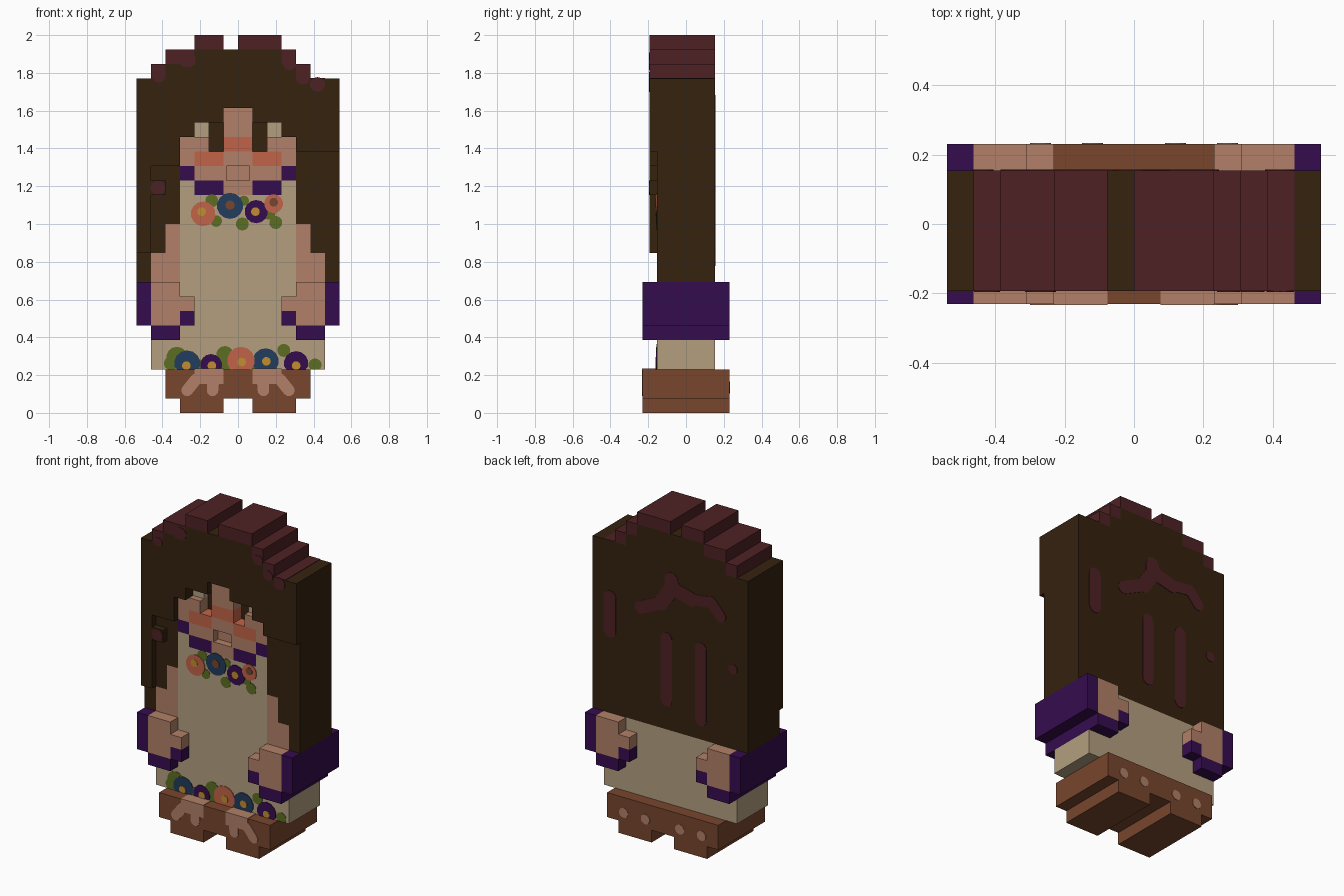
import bpy, bmesh, math

if "Cube" in bpy.data.objects:
    bpy.data.objects.remove(bpy.data.objects["Cube"], do_unlink=True)

U = 1 / 13          # one block; all sizes below are in blocks
FRONT, BACK = -1, 1


def lin(c):
    c /= 255
    return c / 12.92 if c <= 0.04045 else ((c + 0.055) / 1.055) ** 2.4


def material(name, rgb):
    m = bpy.data.materials.new(name)
    col = (*[lin(c) for c in rgb], 1)
    m.diffuse_color = col
    m.use_nodes = True
    m.node_tree.nodes["Principled BSDF"].inputs["Base Color"].default_value = col
    return m


DARK = material("dark brown hair", (53, 34, 15))
RED = material("maroon", (78, 33, 36))
SKIN = material("skin", (177, 128, 104))
BEIGE = material("beige cloth", (179, 159, 127))
PURPLE = material("purple", (53, 12, 78))
BROWN = material("shoe brown", (120, 70, 45))
ORANGE = material("orange", (194, 100, 71))
GREEN = material("leaf green", (92, 110, 34))
BLUE = material("petal blue", (33, 60, 93))
GOLD = material("gold", (194, 140, 48))


def finish(name, bm, mat):
    bmesh.ops.recalc_face_normals(bm, faces=bm.faces)
    me = bpy.data.meshes.new(name)
    bm.to_mesh(me)
    bm.free()
    me.materials.append(mat)
    ob = bpy.data.objects.new(name, me)
    bpy.context.collection.objects.link(ob)


def blocks(name, mat, boxes, mirror=()):
    """Join boxes (x0, x1, y0, y1, z0, z1); those in mirror are doubled across x."""
    bm = bmesh.new()
    both = list(boxes) + list(mirror) + [(-b[1], -b[0], *b[2:]) for b in mirror]
    for x0, x1, y0, y1, z0, z1 in both:
        vs = bmesh.ops.create_cube(bm, size=1)["verts"]
        for v in vs:
            v.co = ((x1 if v.co.x > 0 else x0) * U,
                    (y1 if v.co.y > 0 else y0) * U,
                    (z1 if v.co.z > 0 else z0) * U)
    finish(name, bm, mat)


def plates(name, mat, strokes, y, side, thick=0.04, zmin=0.0):
    """Thin rounded plates (xa, za, xb, zb, radius) lying on the plane y."""
    bm = bmesh.new()
    for xa, za, xb, zb, r in strokes:
        ang = math.atan2(zb - za, xb - xa)
        ring = []
        for i in range(16):
            a = ang - math.pi / 2 + math.pi * i / 7 if i < 8 else \
                ang + math.pi / 2 + math.pi * (i - 8) / 7
            cx, cz = (xb, zb) if i < 8 else (xa, za)
            ring.append((cx + r * math.cos(a), max(zmin, cz + r * math.sin(a))))
        lo = [bm.verts.new((x * U, y * U, z * U)) for x, z in ring]
        hi = [bm.verts.new((x * U, (y + side * thick) * U, z * U)) for x, z in ring]
        bm.faces.new(hi)
        for i in range(16):
            j = (i + 1) % 16
            bm.faces.new((lo[i], lo[j], hi[j], hi[i]))
    finish(name, bm, mat)


def dot(x, z, r):
    return (x - 0.001, z, x + 0.001, z, r)


# Shoes with pale toe patches and studs
blocks("shoes", BROWN, [(-5, 5, -3, 3, 1, 3)], [(1, 4, -3, 3, 0, 1)])
blocks("shoe_toe_patches", SKIN, [], [(1, 3, -3.04, -2, 2, 3.04)])
studs = [dot(s * x, 1.75, 0.4) for s in (-1, 1) for x in (1.55, 3.5)]
plates("shoe_back_studs", SKIN, studs, 3, BACK)
plates("shoe_front_studs", SKIN,
       [(s * x, 1.55, s * xb, 2.3, 0.4) for s in (-1, 1) for x, xb in ((1.75, 1.7), (3.5, 2.9))],
       -3, FRONT)

# Robe
blocks("robe", BEIGE,
       [(-6, 6, -2, 2, 3, 5), (-5.95, 5.95, -2, 2, 5, 9), (-4, 4, -2, -1, 9, 15)],
       [(3, 4, -2, -1, 15, 16), (2, 3, -1.5, -1, 19, 20)])

# Arms, cuffs and hands, with fingers at the front and the back
blocks("sleeves", PURPLE, [],
       [(6, 7, -3, 3, 6, 9), (4, 6, -3, 3, 5, 6),
        (3, 4, -3, -2, 6, 7), (3, 4, 2, 3, 6, 7)])
blocks("hands", SKIN, [],
       [(4, 6, -3, -2, 6, 9), (3, 4, -3, -2, 7, 8),
        (4, 6, 2, 3, 6, 9), (3, 4, 2, 3, 7, 8)])
blocks("shoulders", SKIN, [], [(4, 6, -2, -1, 9, 11), (4, 5, -2, -1, 11, 13)])

# Face
blocks("face", SKIN,
       [(-1, 1, -2, -1, 15, 16), (-1, 1, -1.4, -1, 16, 17), (-1, 1, -2, -1, 17, 18),
        (-1, 1, -2, -1, 19, 21)],
       [(0.8, 3, -2, -1, 16, 17), (3, 4, -2, -1, 17, 18), (2, 4, -2, -1, 18, 19)])
blocks("face_paint", ORANGE, [(-1, 1, -2, -1, 18, 19)], [(1, 3, -2, -1, 17, 18)])
blocks("cheek_marks", PURPLE, [], [(3, 4, -2, -1, 16, 17), (1, 3, -2, -1, 15, 16)])

# Long hair: back mass, side locks and the raised fringe
blocks("hair", DARK,
       [(-7, 7, -1, 2, 9, 23), (-5, 4, -2.5, 2, 23, 24), (-3, 3, -2.5, 2, 24, 25),
        (-7, 7, -2.5, -1, 21, 23),
        (-7, -4, -2.5, -2, 17, 18), (-7, -6, -2.5, -2, 11, 17), (-6, -5, -2.5, -2, 15, 16)],
       [(6, 7, -2, -1, 9, 11), (5, 7, -2, -1, 11, 13), (4, 7, -2, -1, 13, 18),
        (4, 7, -2.5, -1, 18, 19), (3, 7, -2.5, -1, 19, 20), (1, 7, -2.5, -1, 20, 21)])
blocks("hair_crown", RED,
       [(-3, -1, -2.5, 2, 25, 26), (0, 3, -2.5, 2, 25, 26),
        (-5, -3, -2.5, 2, 24, 25), (3, 4, -2.5, 2, 24, 25),
        (-6, -5, -2.5, 2, 23, 24), (4, 5, -2.5, 2, 23, 24),
        (5, 6, -2.5, 2, 23, 23.04)])

# Maroon streaks in the hair
plates("hair_front_spots", RED,
       [dot(-5.5, 15.5, 0.5), (5.45, 22.6, 5.5, 22.6, 0.5),
        (4.4, 23, 4.5, 23, 0.4), (-3.6, 24.3, -3.4, 24.3, 0.5), (3.5, 24, 3.6, 24, 0.4),
        (-5.4, 23.1, -5.5, 23.1, 0.35)], -2.5, FRONT)
plates("hair_back_streaks", RED,
       [(5.45, 18.4, 5.45, 15.7, 0.55), (0.35, 16.4, 0.35, 11.4, 0.5),
        (-2.75, 16.4, -2.75, 10.6, 0.5), dot(-5.65, 15.5, 0.4),
        (2.7, 18.3, 0.8, 19.2, 0.5), (0.8, 19.2, -0.3, 20.8, 0.6),
        (-0.1, 20.6, -0.1, 21.3, 0.6), (-0.3, 20.6, -1.9, 20.2, 0.6),
        (-1.9, 20.2, -3.7, 20.4, 0.45), (-3.7, 20.4, -4.5, 19.5, 0.5)], 2, BACK)

# Flower garlands at the neck and hem: (x, z, radius)
GARLANDS = {
    "leaves": (GREEN, 0.03, [(-1.8, 14.6, 0.45), (-1.5, 13.2, 0.4), (0.3, 13.0, 0.45),
                             (0.4, 14.6, 0.35), (2.6, 13.1, 0.45), (2.1, 13.8, 0.5),
                             (-4.2, 3.8, 0.75), (-4.6, 3.4, 0.5), (-0.9, 4.0, 0.6),
                             (-0.9, 3.3, 0.5), (3.15, 4.3, 0.45), (5.3, 3.3, 0.45),
                             (1.0, 3.4, 0.4), (-2.7, 3.3, 0.4)]),
    "blue_flowers": (BLUE, 0.05, [(-0.55, 14.25, 0.9), (-3.5, 3.4, 0.9), (1.9, 3.55, 0.9)]),
    "purple_flowers": (PURPLE, 0.06, [(1.25, 13.85, 0.8), (-1.85, 3.3, 0.75), (4.0, 3.4, 0.85)]),
    "orange_flowers": (ORANGE, 0.07, [(-2.4, 13.7, 0.85), (2.45, 14.4, 0.65), (0.2, 3.6, 0.95)]),
    "flower_centres": (GOLD, 0.1, [(-2.5, 13.85, 0.3), (1.2, 13.85, 0.3), (-3.55, 3.25, 0.3),
                                   (-1.8, 3.25, 0.3), (0.25, 3.5, 0.3), (1.95, 3.55, 0.3),
                                   (4.0, 3.25, 0.3)]),
    "brown_centres": (BROWN, 0.1, [(-0.55, 14.3, 0.32), (2.45, 14.5, 0.3)]),
}
for name, (mat, thick, spots) in GARLANDS.items():
    plates(name, mat, [dot(*s) for s in spots], -2, FRONT, thick, 3)
